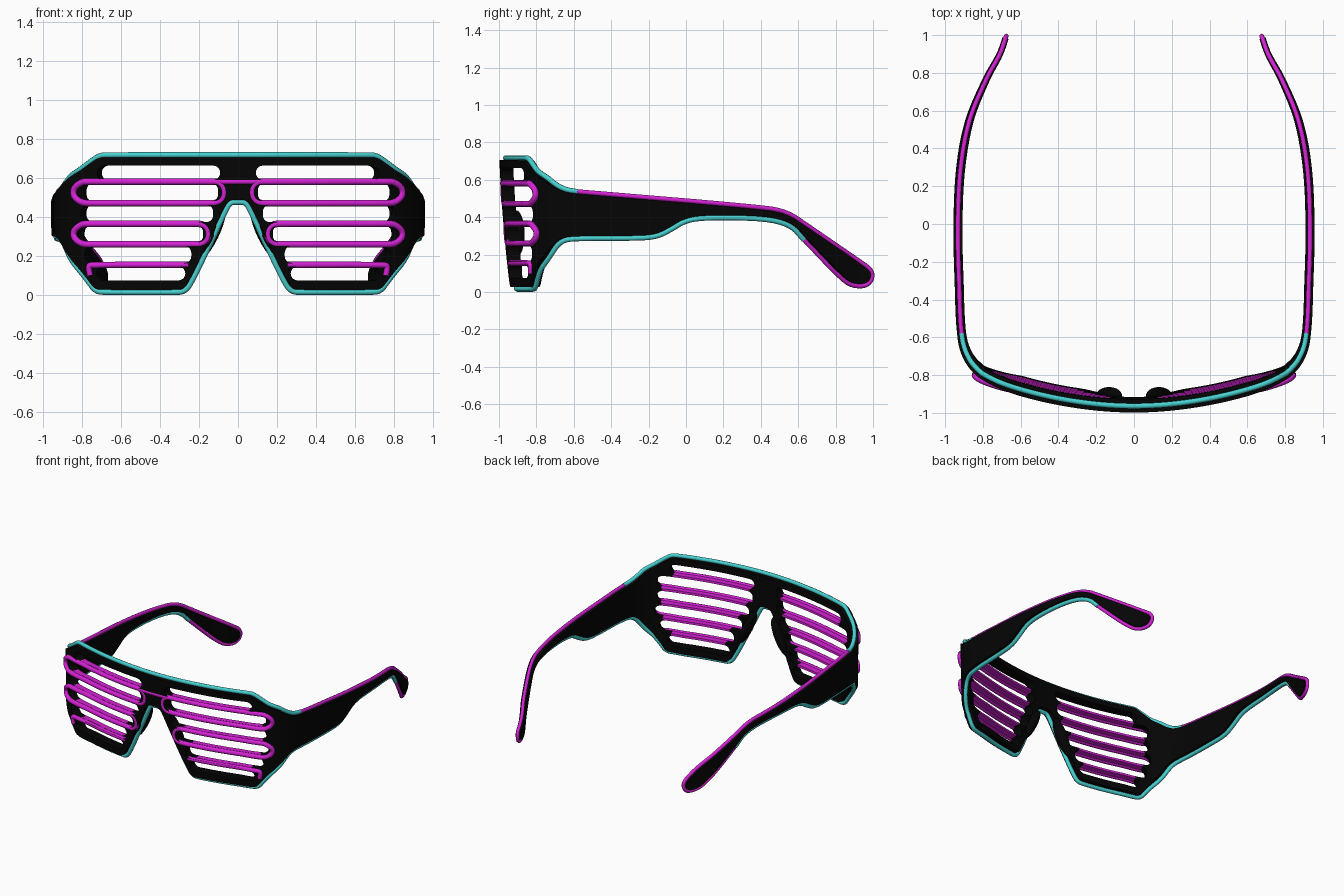
import bpy, bmesh, math
from mathutils import Vector
from mathutils.geometry import delaunay_2d_cdt

cube = bpy.data.objects.get("Cube")
if cube:
    bpy.data.objects.remove(cube)


def make_material(name, color):
    m = bpy.data.materials.new(name)
    m.use_nodes = True
    m.diffuse_color = (*color, 1)
    m.node_tree.nodes["Principled BSDF"].inputs["Base Color"].default_value = (*color, 1)
    return m


BLACK = make_material("black plastic", (0.0015, 0.0015, 0.0015))
CYAN = make_material("cyan wire", (0.065, 0.63, 0.63))
MAGENTA = make_material("magenta wire", (0.66, 0.016, 0.66))

# Plan path of one half, from the nose around the hinge to the ear tip
PLAN = [(-.3, -.94), (0, -.963), (.3, -.94), (.6, -.875), (.8, -.795), (.87, -.72),
        (.91, -.6), (.926, -.3), (.932, 0), (.917, .3), (.87, .55), (.78, .77),
        (.71, .9), (.675, 1.0)]
HINGE = 1.58  # along the arm, t = y + HINGE; along the front, t = x
KNOTS = [(x if x < .81 and y < -.75 else y + HINGE, Vector((x, y))) for x, y in PLAN]


def ramp(t, start, length):
    return min(max((t - start) / length, 0), 1)


def slope(i):
    a, b = max(i - 1, 0), min(i + 1, len(KNOTS) - 1)
    return (KNOTS[b][1] - KNOTS[a][1]) / (KNOTS[b][0] - KNOTS[a][0])


def plan(t):
    """Smooth point on the plan path."""
    i = 0
    while i < len(KNOTS) - 2 and t > KNOTS[i + 1][0]:
        i += 1
    (t0, p0), (t1, p1) = KNOTS[i], KNOTS[i + 1]
    d = t1 - t0
    u = (t - t0) / d
    blend = u * u * (3 - 2 * u)
    return (p0 * (1 - blend) + p1 * blend
            + slope(i) * d * u * (1 - u) ** 2 - slope(i + 1) * d * u * u * (1 - u))


def bend(t, z, out=0.0):
    """Wrap a flat (t, z) position onto the path, pushed outward by out."""
    d = (plan(t + .005) - plan(t - .005)).normalized()
    p = plan(t) + Vector((d.y, -d.x)) * out
    lean = .055 * (.7 - z) * (1 - ramp(t, .6, .4))  # front leans back at the bottom
    return Vector((p.x, p.y + lean, z))


def half_thickness(t):
    return .035 - .011 * ramp(t, .6, .4) - .007 * ramp(t, 2, .5)


def smooth(pts, rounds=2):
    for _ in range(rounds):
        new = [pts[0]]
        for a, b in zip(pts, pts[1:]):
            a, b = Vector(a), Vector(b)
            new += [a.lerp(b, .25), a.lerp(b, .75)]
        pts = new + [pts[-1]]
    return [Vector(p) for p in pts]


def densify(pts, step=.03):
    out = []
    for a, b in zip(pts, pts[1:]):
        n = max(1, math.ceil((b - a).length / step))
        out += [a.lerp(b, k / n) for k in range(n)]
    return out + [pts[-1]]


def inset(pts, amount):
    """Shrink the open clockwise silhouette, so the rim wire sits outside the plate."""
    out = []
    for i, p in enumerate(pts):
        d = (pts[min(i + 1, len(pts) - 1)] - pts[max(i - 1, 0)]).normalized()
        out.append(p + Vector((d.y, -d.x)) * amount)
    out[0].x = out[-1].x = 0
    return out


def slot(t0, t1, z0, z1, r):
    """Rounded rectangle in the flat layout."""
    pts = []
    for cx, cz, start in ((t1 - r, z1 - r, 0), (t0 + r, z1 - r, 1),
                          (t0 + r, z0 + r, 2), (t1 - r, z0 + r, 3)):
        for k in range(6):
            a = (start + k / 5) * math.pi / 2
            pts.append(Vector((cx + r * math.cos(a), cz + r * math.sin(a))))
    return pts


def in_slot(p, t0, t1, z0, z1, r):
    dx = max(t0 + r - p.x, p.x - t1 + r, 0)
    dz = max(z0 + r - p.y, p.y - z1 + r, 0)
    return math.hypot(dx, dz) < r


# Silhouette of one half in three runs: upper rim, arm edge, lower rim
upper = smooth([(0, .717), (.66, .717), (.71, .715), (.76, .68), (.83, .625), (.87, .58),
                (.93, .547), (1, .537)])
arm = smooth([(1, .537), (1.98, .455), (2.12, .43), (2.23, .355), (2.5, .17), (2.585, .11),
              (2.56, .035), (2.47, .03), (2.4, .08), (2.21, .28)])
lower = smooth([(2.21, .28), (2.14, .36), (2, .395), (1.7, .4), (1.58, .385), (1.5, .335),
                (1.42, .295), (1.3, .288), (.98, .288), (.91, .275), (.865, .23), (.82, .14),
                (.77, .075), (.73, .018), (.67, .015), (.33, .015), (.27, .017), (.23, .08),
                (.13, .29), (.07, .42), (.04, .476), (0, .476)])
silhouette = upper + arm[1:] + lower[1:]

# Lens slots separated by thin shutter bars: inner end, outer end, bottom, top
SLOTS = [(.09, .71, .589, .663), (.1, .79, .479, .573), (.125, .79, .373, .463),
         (.175, .8, .268, .357), (.235, .77, .163, .252), (.265, .715, .075, .147)]
CORNER = .036


def on_bar(p):
    """True between two neighbouring slots."""
    return any(b[3] - .001 < p.y < a[2] + .001
               and max(a[0], b[0]) + .03 < p.x < min(a[1], b[1]) - .03
               for a, b in zip(SLOTS, SLOTS[1:]))


def build_frame():
    # Flat sheet: fill the silhouette, leave the slots open
    points, edges = [], []
    for loop in [inset(silhouette, .012)] + [slot(*s, CORNER) for s in SLOTS]:
        n, k = len(points), len(loop)
        points += loop
        edges += [(n + i, n + (i + 1) % k) for i in range(k)]
    points, _, tris, *_ = delaunay_2d_cdt(points, edges, [], 1, 1e-6)
    bm = bmesh.new()
    verts = [bm.verts.new((p.x, p.y, 0)) for p in points]
    for tri in tris:
        centre = sum((points[i] for i in tri), Vector((0, 0))) / 3
        if not any(in_slot(centre, *s, CORNER) for s in SLOTS):
            bm.faces.new([verts[i] for i in tri])
    # Cross cuts let the sheet bend
    for k in range(1, 86):
        bmesh.ops.bisect_plane(bm, geom=bm.verts[:] + bm.edges[:] + bm.faces[:],
                               plane_co=(k * .03, 0, 0), plane_no=(1, 0, 0))
    ext = bmesh.ops.extrude_face_region(bm, geom=bm.faces[:], use_keep_orig=True)
    for v in ext["geom"]:
        if isinstance(v, bmesh.types.BMVert):
            v.co.z = 1
    seam = [f for f in bm.faces if all(abs(v.co.x) < 1e-5 for v in f.verts)]
    bmesh.ops.delete(bm, geom=seam, context="FACES")
    for f in bm.faces:
        f.material_index = int(on_bar(f.calc_center_median()))
    for v in bm.verts:
        t, z, w = v.co
        v.co = bend(t, z, (2 * w - 1) * half_thickness(t))
    bmesh.ops.recalc_face_normals(bm, faces=bm.faces[:])
    mesh = bpy.data.meshes.new("glasses_frame")
    bm.to_mesh(mesh)
    bm.free()
    mesh.materials.append(BLACK)
    mesh.materials.append(MAGENTA)
    ob = bpy.data.objects.new("glasses_frame", mesh)
    bpy.context.collection.objects.link(ob)
    mirror = ob.modifiers.new("Mirror", "MIRROR")
    mirror.merge_threshold = .0005
    bpy.ops.object.select_all(action="DESELECT")
    bpy.context.view_layer.objects.active = ob
    ob.select_set(True)
    bpy.ops.object.shade_smooth_by_angle(angle=math.radians(35))


def wire(name, pts, material, radius, out=None, closed=False):
    """Round wire following flat points, made on both sides."""
    pts = densify(pts + pts[:1])[:-1] if closed else densify(pts)
    cu = bpy.data.curves.new(name, "CURVE")
    cu.dimensions = "3D"
    cu.bevel_depth = radius
    cu.bevel_resolution = 2
    cu.use_fill_caps = True
    cu.materials.append(material)
    for side in (1, -1):
        sp = cu.splines.new("POLY")
        sp.points.add(len(pts) - 1)
        sp.use_cyclic_u = closed
        for p, q in zip(sp.points, pts):
            co = bend(q.x, q.y, out(q.x) if out else 0)
            p.co = (co.x * side, co.y, co.z, 1)
    bpy.context.collection.objects.link(bpy.data.objects.new(name, cu))


def shutter_offset(t):
    return .022 + .014 * ramp(t, .65, .15)


build_frame()

# Trim wires running along the rim
wire("upper_rim_wire", upper, CYAN, .0145)
wire("arm_edge_wire", arm, MAGENTA, .0125)
wire("lower_rim_wire", lower, CYAN, .0145)

# Shutter wires on the front of the lenses
wire("upper_shutter_loop", slot(.07, .815, .471, .581, .05), MAGENTA, .017, shutter_offset, True)
wire("lower_shutter_loop", slot(.15, .815, .26, .365, .05), MAGENTA, .017, shutter_offset, True)
wire("bridge_wire", [Vector((0, .581)), Vector((.13, .581))], MAGENTA, .017, shutter_offset)
wire("bottom_shutter_wire", smooth([(.25, .155), (.73, .155), (.755, .15), (.745, .1)]),
     MAGENTA, .016, shutter_offset)

# Nose pads behind the bridge
for side, label in ((1, "left"), (-1, "right")):
    bpy.ops.mesh.primitive_uv_sphere_add(segments=20, ring_count=12, radius=1,
                                         location=(side * .132, -.908, .31),
                                         rotation=(0, -side * .45, 0))
    pad = bpy.context.object
    pad.name = label + "_nose_pad"
    pad.scale = (.034, .045, .14)
    pad.data.materials.append(BLACK)
    bpy.ops.object.shade_smooth()
